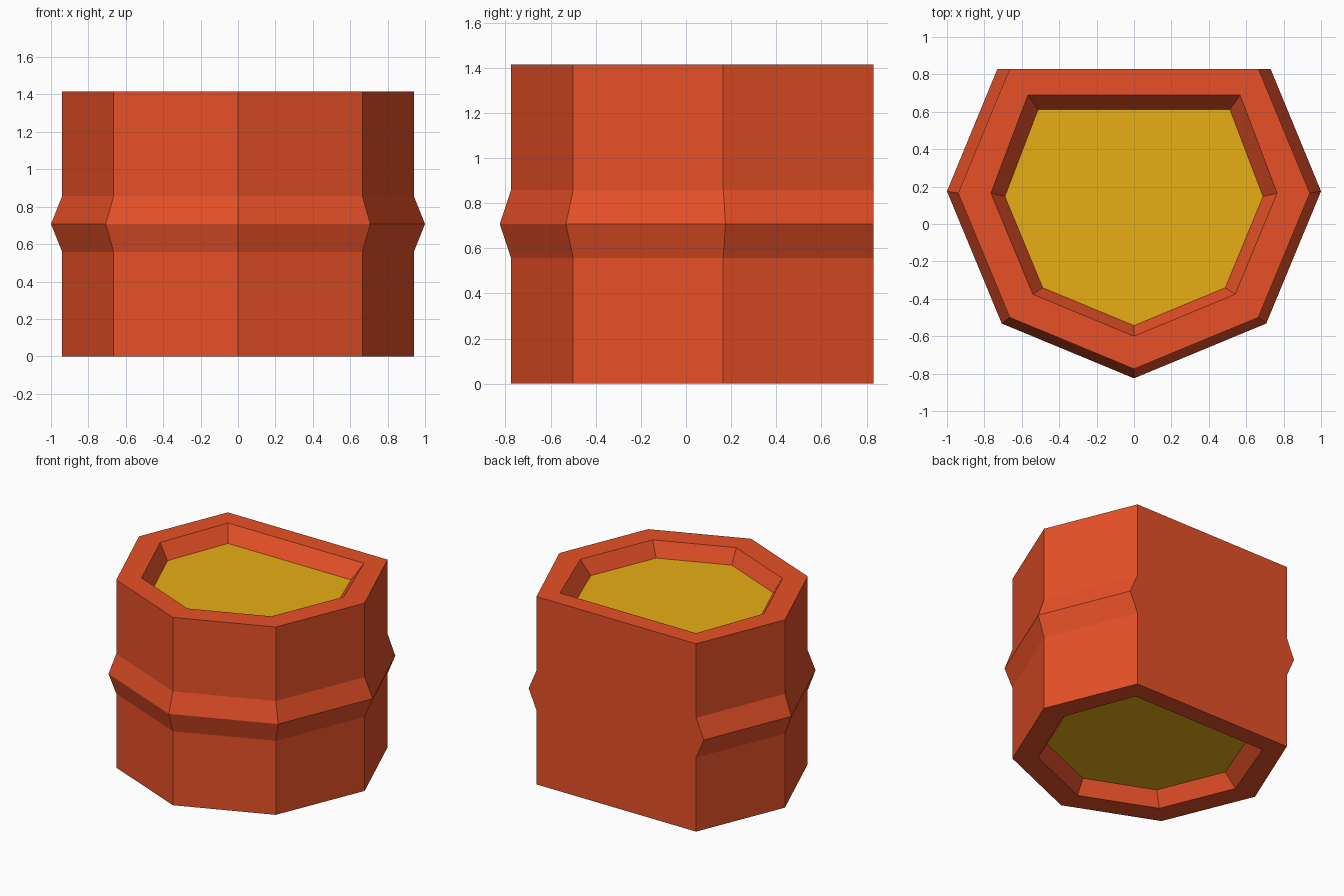
import bpy
import bmesh
from math import sin, cos, pi

cube = bpy.data.objects.get("Cube")
if cube:
    bpy.data.objects.remove(cube)

HEIGHT = 1.415
MIDDLE = HEIGHT / 2
BAND = 0.15      # half height of the raised band
RECESS = 0.11    # depth of the end recesses


def material(name, colour):
    mat = bpy.data.materials.new(name)
    mat.use_nodes = True
    mat.diffuse_color = colour
    mat.node_tree.nodes["Principled BSDF"].inputs["Base Color"].default_value = colour
    return mat


red = material("orange red", (0.8, 0.081, 0.021, 1))
gold = material("gold", (0.8, 0.42, 0.007, 1))


def outline(radius, centre_y, back_x, back_y):
    """Octagon whose rear corner is cut off by a flat back."""
    points = [(-back_x, back_y)]
    for i in range(5):
        a = pi + i * pi / 4
        points.append((radius * cos(a), centre_y + radius * sin(a)))
    points.append((back_x, back_y))
    return points


def build(name, rings, mat, fill=False):
    """Loft (outline, z) rings; optionally fill a single ring as a plate."""
    bm = bmesh.new()
    loops = [[bm.verts.new((x, y, z)) for x, y in shape] for shape, z in rings]
    for low, high in zip(loops, loops[1:]):
        for i in range(len(low)):
            j = (i + 1) % len(low)
            bm.faces.new((low[i], low[j], high[j], high[i]))
    if fill:
        bm.faces.new(loops[0])
    mesh = bpy.data.meshes.new(name)
    bm.to_mesh(mesh)
    bm.free()
    mesh.materials.append(mat)
    obj = bpy.data.objects.new(name, mesh)
    bpy.context.collection.objects.link(obj)
    return obj


wall = outline(0.94, 0.165, 0.665, 0.83)
ridge = outline(1.0, 0.175, 0.73, 0.83)
rim = outline(0.765, 0.165, 0.567, 0.69)
floor = outline(0.69, 0.147, 0.513, 0.612)

# Shell: recess wall, rim, outer wall with band, rim, recess wall
build("shell", [
    (floor, RECESS), (rim, 0), (wall, 0),
    (wall, MIDDLE - BAND), (ridge, MIDDLE), (wall, MIDDLE + BAND),
    (wall, HEIGHT), (rim, HEIGHT), (floor, HEIGHT - RECESS),
], red)

# Gold panels closing the two recesses
build("top_panel", [(floor, HEIGHT - RECESS)], gold, fill=True)
build("bottom_panel", [(floor[::-1], RECESS)], gold, fill=True)
